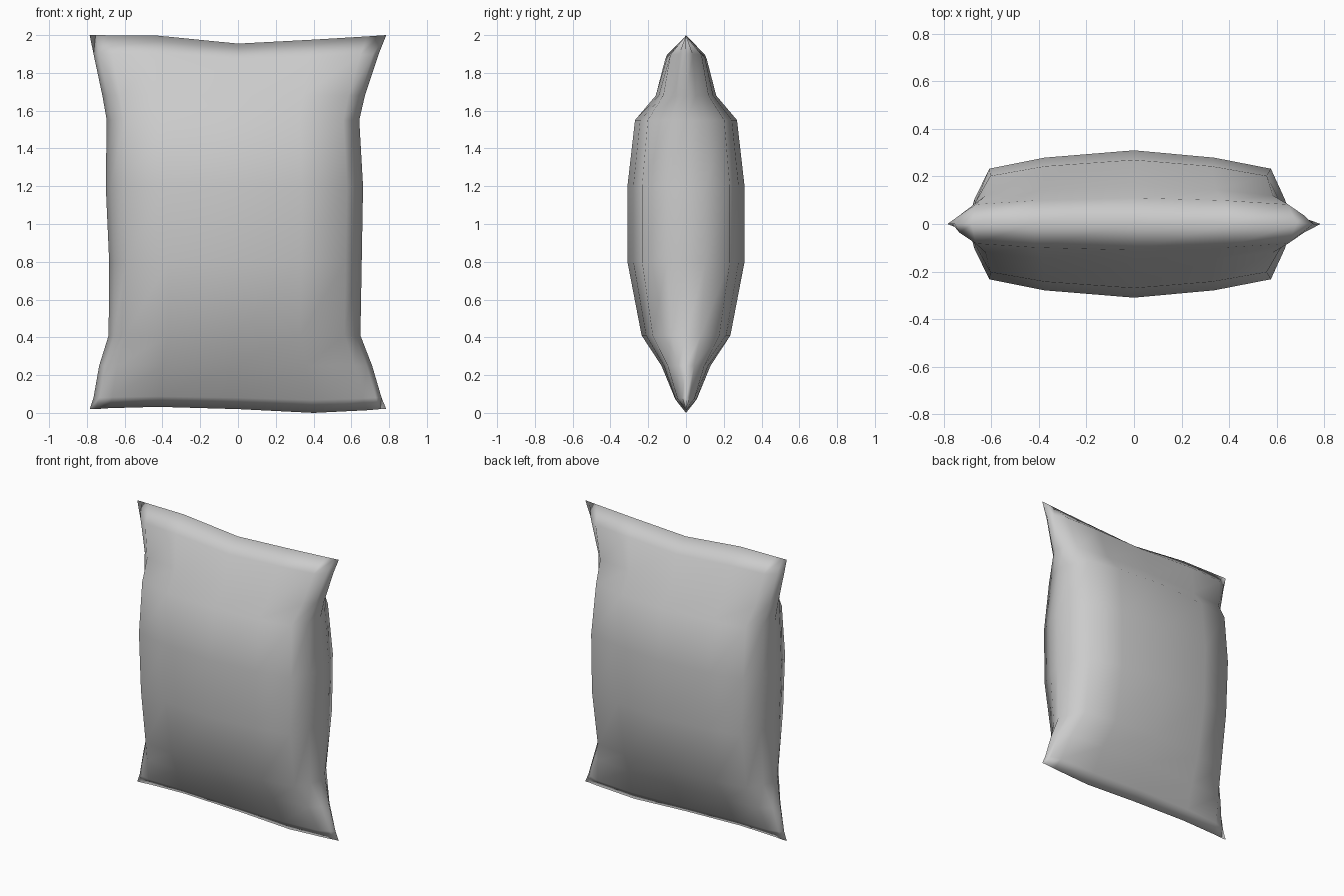
import bpy, bmesh

if "Cube" in bpy.data.objects:
    bpy.data.objects.remove(bpy.data.objects["Cube"])

# Rows of the pouch: height, left edge, right edge, half depth, end-wave weight
rows = [
    (0.02, -0.785, 0.785, 0.0, 1),
    (0.08, -0.765, 0.76, 0.06, 0.6),
    (0.25, -0.735, 0.71, 0.13, 0),
    (0.41, -0.685, 0.648, 0.235, 0),
    (0.80, -0.682, 0.655, 0.31, 0),
    (1.20, -0.70, 0.662, 0.31, 0),
    (1.55, -0.695, 0.642, 0.27, 0),
    (1.68, -0.718, 0.672, 0.16, 0),
    (1.90, -0.765, 0.745, 0.11, 0.6),
    (2.00, -0.785, 0.785, 0.0, 1),
]
# Columns across the pouch: fraction of edge, fraction of depth
cols = [(-1, 0), (-0.96, 0.33), (-0.87, 0.75), (-0.54, 0.90), (0, 1),
        (0.51, 0.90), (0.87, 0.75), (0.96, 0.33), (1, 0)]
# Wavy end seams
bottom_wave = [0, 0, 0.005, 0.012, 0, -0.02, -0.006, 0, 0]
top_wave = [0, 0, -0.001, -0.003, -0.045, -0.024, -0.007, -0.002, 0]

bm = bmesh.new()
rings = []
for z, left, right, depth, weight in rows:
    wave = bottom_wave if z < 1 else top_wave
    ring = []
    order = [(i, -1) for i in range(9)] + [(i, 1) for i in range(7, 0, -1)]
    for i, side in order:
        u, d = cols[i]
        x = -left * u if u < 0 else right * u
        ring.append(bm.verts.new((x, side * depth * d, z + weight * wave[i])))
    rings.append(ring)

# Skin between neighbouring rings, then weld the flat end seams
for a, b in zip(rings, rings[1:]):
    for i in range(16):
        j = (i + 1) % 16
        bm.faces.new((a[i], a[j], b[j], b[i]))
bmesh.ops.remove_doubles(bm, verts=bm.verts[:], dist=0.0005)
bmesh.ops.recalc_face_normals(bm, faces=bm.faces[:])
for f in bm.faces:
    f.smooth = True

mesh = bpy.data.meshes.new("snack_pouch")
bm.to_mesh(mesh)
bm.free()
pouch = bpy.data.objects.new("snack_pouch", mesh)
bpy.context.collection.objects.link(pouch)
